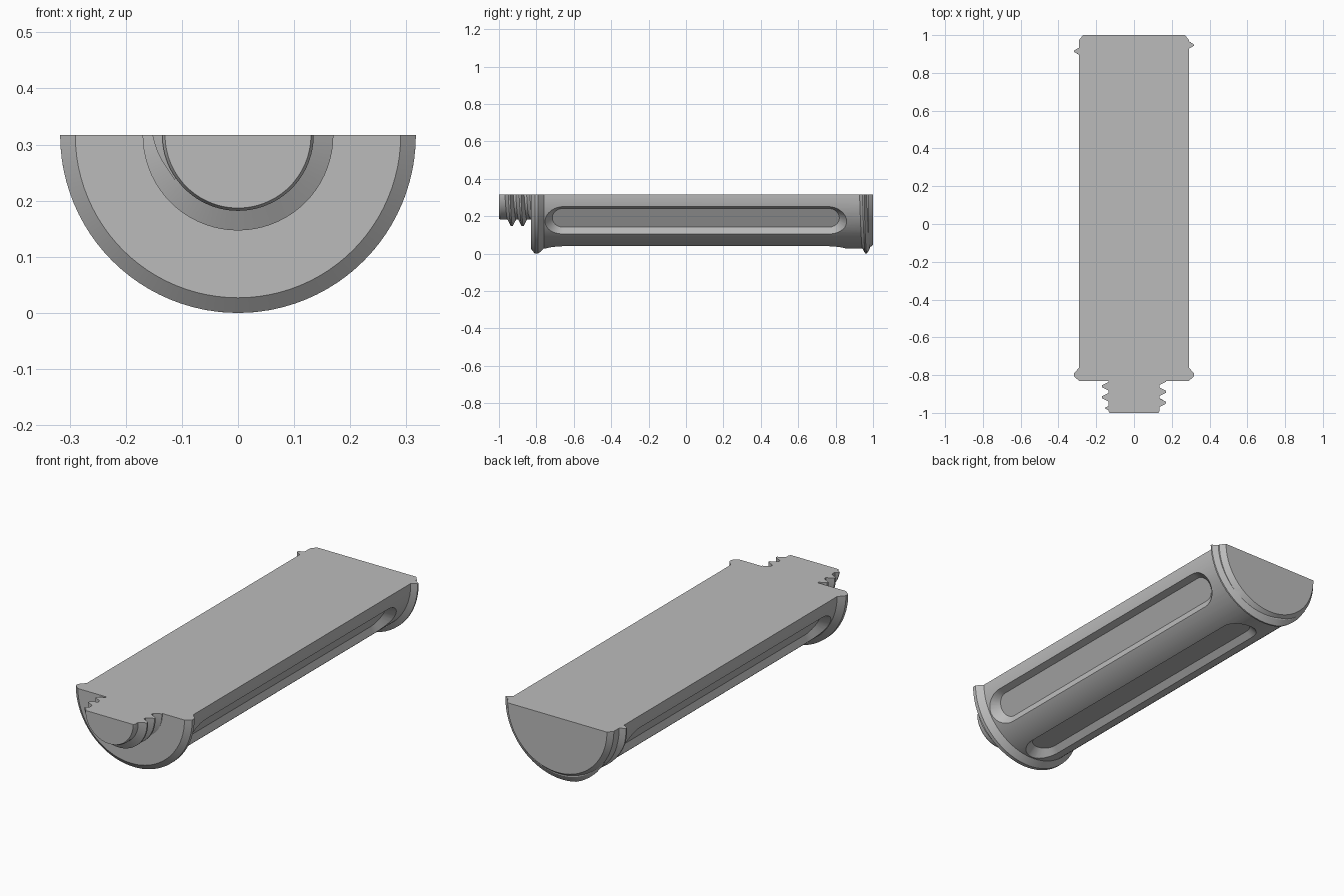
import bpy, bmesh
from math import sin, cos, pi, radians, tau
from mathutils import Vector

cube = bpy.data.objects.get("Cube")
if cube:
    bpy.data.objects.remove(cube)

AXIS_Z = 0.317

grey = bpy.data.materials.new("light_grey")
grey.use_nodes = True
grey.diffuse_color = (0.5, 0.5, 0.5, 1)
grey.node_tree.nodes["Principled BSDF"].inputs["Base Color"].default_value = (0.5, 0.5, 0.5, 1)


def polar(r, a, y):
    """Point around the long axis; the angle runs from +x down through the bottom."""
    return Vector((r * cos(a), y, AXIS_Z - r * sin(a)))


def loft(name, rings):
    """Closed solid through a list of equal rings."""
    bm = bmesh.new()
    loops = [[bm.verts.new(p) for p in ring] for ring in rings]
    n = len(loops[0])
    for a, b in zip(loops, loops[1:]):
        for i in range(n):
            bm.faces.new((a[i], a[(i + 1) % n], b[(i + 1) % n], b[i]))
    bm.faces.new(loops[0])
    bm.faces.new(loops[-1])
    bmesh.ops.recalc_face_normals(bm, faces=bm.faces)
    mesh = bpy.data.meshes.new(name)
    bm.to_mesh(mesh)
    bm.free()
    mesh.materials.append(grey)
    obj = bpy.data.objects.new(name, mesh)
    bpy.context.collection.objects.link(obj)
    return obj


def thread(name, root, crest, half, y0, pitch, start, end, ramp):
    """Helical ridge that grows out of the surface and fades at both ends."""
    rings = []
    for deg in range(start, end + 1, 5):
        s = max(0.1, min(1, (deg - start) / ramp, (end - deg) / ramp))
        y, a = y0 + pitch * deg / 360, radians(deg)
        top = root + (crest - root) * s
        w = half * s
        rings.append([polar(root - 0.012, a, y - w), polar(root - 0.001, a, y - w),
                      polar(top, a, y - w * 0.2), polar(top, a, y + w * 0.2),
                      polar(root - 0.001, a, y + w), polar(root - 0.012, a, y + w)])
    return loft(name, rings)


def slot(name, angle, floor=0.251, half=0.058, y_min=-0.715, y_max=0.82):
    """Round-ended pocket cutter with walls sloping outward."""
    a = radians(angle)
    tangent = Vector((-sin(a), 0, -cos(a)))
    rings = []
    for rise in (0, 0.07):
        ring = []
        for i in range(34):
            far = i < 17
            t = pi * (i if far else i - 1) / 16
            y = (y_max - half) if far else (y_min + half)
            w = half + rise
            ring.append(polar(floor + rise, a, y + w * sin(t)) + tangent * w * cos(t))
        rings.append(ring)
    return loft(name, rings)


def combine(target, tool, operation):
    mod = target.modifiers.new(tool.name, "BOOLEAN")
    mod.operation, mod.object, mod.solver = operation, tool, "EXACT"
    tool.hide_render = True
    bpy.context.view_layer.objects.active = target
    bpy.ops.object.modifier_apply(modifier=mod.name)
    bpy.data.objects.remove(tool)


# Turned body: neck, front flange, barrel, chamfered back end
profile = [(0.13, -1), (0.135, -0.99), (0.135, -0.83), (0.29, -0.83), (0.317, -0.808),
           (0.317, -0.79), (0.29, -0.76), (0.29, 0.975), (0.27, 1)]
body = loft("half_canister", [[polar(r, tau * i / 96, y) for i in range(96)] for r, y in profile])

# Three long pockets around the barrel
for angle in (30, 90, 150):
    combine(body, slot("slot_cutter", angle), "DIFFERENCE")

# Screw threads on the neck and the back end
combine(body, thread("neck_thread", 0.135, 0.17, 0.023, -1.004, 0.058, 145, 1200, 70), "UNION")
combine(body, thread("back_thread", 0.29, 0.317, 0.02, 0.883, 0.064, 125, 505, 40), "UNION")

# Slice away the upper half, leaving the flat top
block = loft("half_cutter", [[(x, y, z) for x, y in ((-1, -2), (1, -2), (1, 2), (-1, 2))]
                             for z in (AXIS_Z, 1)])
combine(body, block, "DIFFERENCE")

bpy.ops.object.select_all(action="DESELECT")
body.select_set(True)
bpy.context.view_layer.objects.active = body
bpy.ops.object.shade_smooth_by_angle(angle=radians(25))
